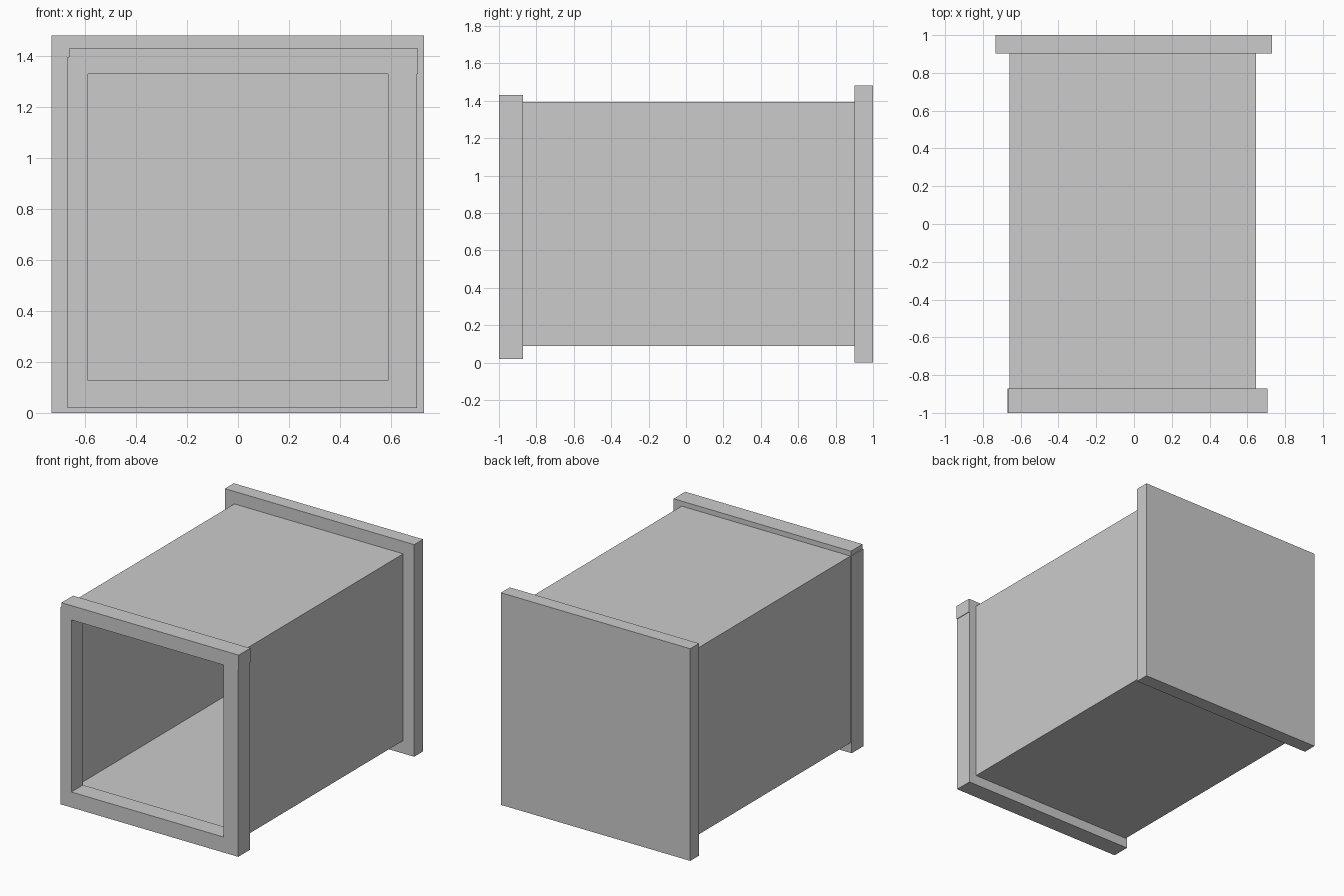
import bpy
import bmesh
from mathutils import Matrix, Vector

if "Cube" in bpy.data.objects:
    bpy.data.objects.remove(bpy.data.objects["Cube"])


def box(name, x, y, z):
    """Axis-aligned box from (min, max) ranges."""
    lo, hi = Vector((x[0], y[0], z[0])), Vector((x[1], y[1], z[1]))
    bm = bmesh.new()
    bmesh.ops.create_cube(
        bm, size=1,
        matrix=Matrix.Translation((lo + hi) / 2) @ Matrix.Diagonal((*(hi - lo), 1)))
    mesh = bpy.data.meshes.new(name)
    bm.to_mesh(mesh)
    bm.free()
    obj = bpy.data.objects.new(name, mesh)
    bpy.context.collection.objects.link(obj)
    return obj


# Solid back panel
box("back_panel", (-0.733, 0.73), (0.902, 1.0), (0.0, 1.482))

# Thin walls of the hollow body
L, R, B, T, W = -0.66, 0.645, 0.09, 1.395, 0.006
DEPTH = (-0.872, 0.902)
box("floor_wall", (L, R), DEPTH, (B, B + W))
box("top_wall", (L, R), DEPTH, (T - W, T))
box("left_wall", (L, L + W), DEPTH, (B + W, T - W))
box("right_wall", (R - W, R), DEPTH, (B + W, T - W))

# Front frame: four bars around the opening
FRONT = (-1.0, -0.872)
box("frame_bottom", (-0.67, 0.702), FRONT, (0.02, 0.128))
box("frame_top", (-0.664, 0.706), FRONT, (1.33, 1.43))
box("frame_left", (-0.67, -0.588), FRONT, (0.128, 1.398))
box("frame_right", (0.588, 0.702), FRONT, (0.128, 1.33))
